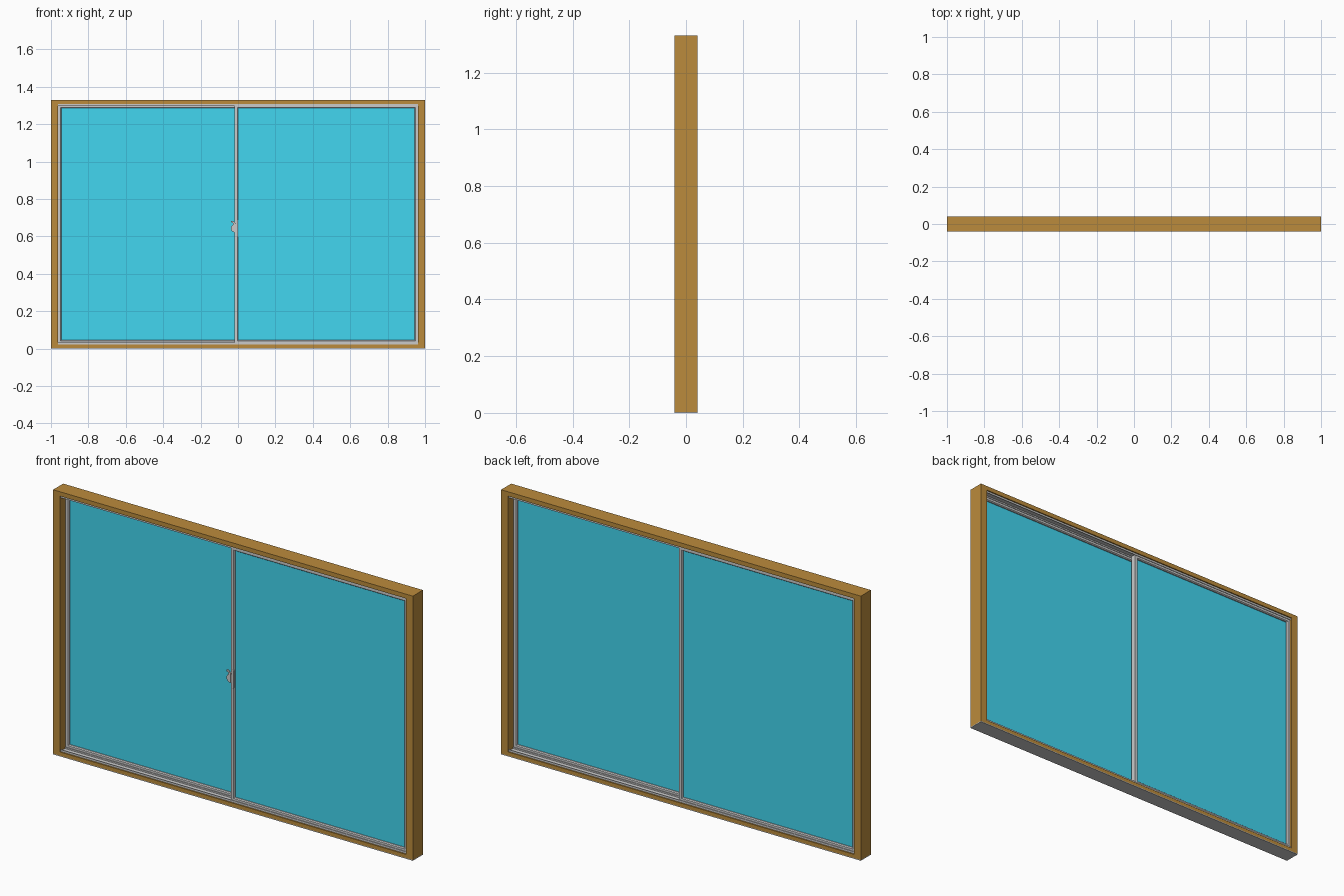
import bpy, bmesh, math

if "Cube" in bpy.data.objects:
    bpy.data.objects.remove(bpy.data.objects["Cube"])

def material(name, rgb):
    m = bpy.data.materials.new(name)
    m.diffuse_color = (*rgb, 1)
    m.use_nodes = True
    m.node_tree.nodes["Principled BSDF"].inputs["Base Color"].default_value = m.diffuse_color
    return m

WOOD = material("brown_wood", (0.50, 0.26, 0.045))
GLASS = material("blue_glass", (0.055, 0.67, 0.87))

def finish(name, bm, mat=None):
    bmesh.ops.recalc_face_normals(bm, faces=bm.faces)
    me = bpy.data.meshes.new(name)
    bm.to_mesh(me)
    bm.free()
    ob = bpy.data.objects.new(name, me)
    bpy.context.collection.objects.link(ob)
    if mat:
        me.materials.append(mat)
    return ob

def box(name, x0, x1, y0, y1, z0, z1, mat=None):
    bm = bmesh.new()
    bmesh.ops.create_cube(bm, size=1)
    for v in bm.verts:
        v.co = (x1 if v.co.x > 0 else x0, y1 if v.co.y > 0 else y0, z1 if v.co.z > 0 else z0)
    return finish(name, bm, mat)

def ring(name, x0, x1, z0, z1, profile, mat=None):
    """Mitred rectangular frame; profile points are (inset, y)."""
    bm = bmesh.new()
    loops = [[bm.verts.new(c) for c in ((x0+d, y, z0+d), (x1-d, y, z0+d),
                                        (x1-d, y, z1-d), (x0+d, y, z1-d))]
             for d, y in profile]
    for i, a in enumerate(loops):
        b = loops[(i + 1) % len(loops)]
        for k in range(4):
            n = (k + 1) % 4
            bm.faces.new((a[k], a[n], b[n], b[k]))
    return finish(name, bm, mat)

def plate(name, pts, y0, y1):
    """Outline in x,z extruded from y0 to y1."""
    bm = bmesh.new()
    f = bm.faces.new([bm.verts.new((x, y0, z)) for x, z in pts])
    new = bmesh.ops.extrude_face_region(bm, geom=[f])["geom"]
    for v in new:
        if isinstance(v, bmesh.types.BMVert):
            v.co.y = y1
    return finish(name, bm)

D, H, T = 0.04, 1.33, 0.004

# Wooden outer frame on a grey base plate
box("base_plate", -1, 1, -D, D, 0, T)
for side, s in (("left", -1), ("right", 1)):
    xs = sorted((s, s * 0.962))
    box(side + "_jamb", *xs, -D, D, T, H, WOOD)
box("sill", -0.962, 0.962, -D, D, T, 0.022, WOOD)
box("head", -0.962, 0.962, -D, D, 1.308, H, WOOD)

# Grey sliding tracks: liner plus thin guide rails
box("bottom_track", -0.962, 0.962, -0.034, 0.034, 0.022, 0.025)
box("top_track", -0.962, 0.962, -0.034, 0.034, 1.305, 1.308)
for i, y in enumerate((-0.033, 0.0, 0.033)):
    box(f"bottom_rail_{i}", -0.962, 0.962, y - 0.0015, y + 0.0015, 0.025, 0.032)
    box(f"top_rail_{i}", -0.962, 0.962, y - 0.0015, y + 0.0015, 1.298, 1.305)

# Two sashes: left one behind, right one in front
for side, x0, x1, yc in (("left", -0.962, 0.018, 0.0165), ("right", -0.018, 0.962, -0.0165)):
    profile = [(0, -0.013), (0.014, -0.013), (0.018, -0.008), (0.018, 0.008), (0.014, 0.013), (0, 0.013)]
    ring(side + "_sash", x0, x1, 0.027, 1.303, [(d, yc + y) for d, y in profile])
    box(side + "_glass", x0 + 0.016, x1 - 0.016, yc - 0.003, yc + 0.003, 0.043, 1.287, GLASS)

# Crescent latch on the meeting stile
plate("latch_plate", [(-0.004, 0.595), (0, 0.60), (0, 0.685), (-0.004, 0.69),
                      (-0.009, 0.668), (-0.018, 0.66), (-0.018, 0.625), (-0.009, 0.617)], -0.034, -0.0285)
arc = [(-0.016 + 0.022 * math.cos(a), 0.643 + 0.022 * math.sin(a))
       for a in (math.radians(90 + 18 * i) for i in range(11))]
plate("latch_cam", arc, -0.037, -0.024)
plate("latch_lever", [(-0.014, 0.655), (-0.014, 0.67), (-0.028, 0.683), (-0.037, 0.683),
                      (-0.037, 0.676), (-0.026, 0.67), (-0.026, 0.655)], -0.039, -0.033)
